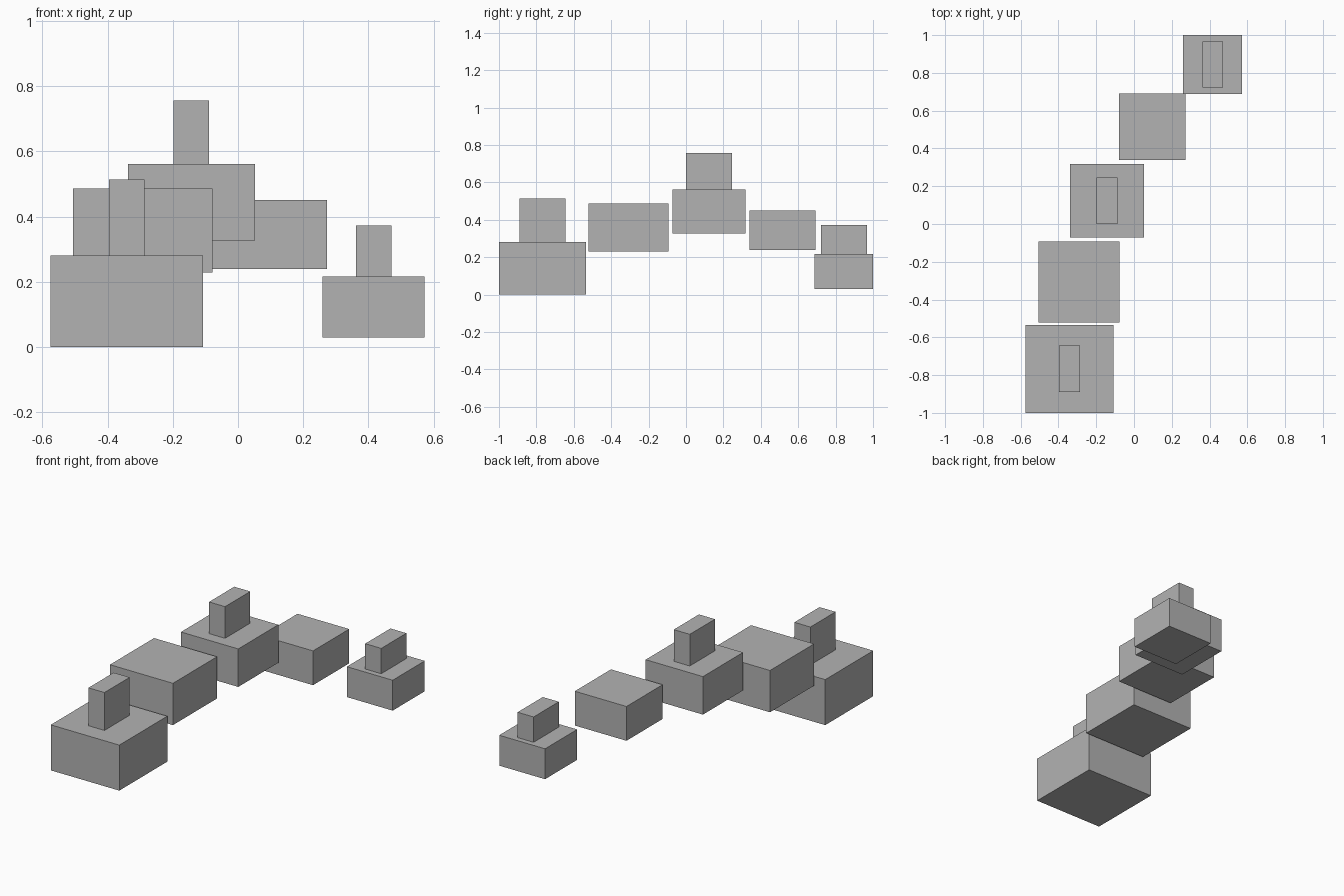
import bpy

if "Cube" in bpy.data.objects:
    bpy.data.objects.remove(bpy.data.objects["Cube"], do_unlink=True)

grey = bpy.data.materials.new("plain grey")
grey.use_nodes = True
colour = (0.45, 0.45, 0.45, 1)
grey.diffuse_color = colour
grey.node_tree.nodes["Principled BSDF"].inputs["Base Color"].default_value = colour


def box(name, centre, size):
    bpy.ops.mesh.primitive_cube_add(size=1, location=centre)
    obj = bpy.context.object
    obj.name = name
    obj.scale = size
    bpy.ops.object.transform_apply(location=False, rotation=False, scale=True)
    obj.data.materials.append(grey)


# Arched chain of tapering body blocks: name, centre, width, has fin
segments = [
    ("front", (-0.3415, -0.767, 0.1405), 0.467, True),
    ("front_middle", (-0.292, -0.308, 0.358), 0.429, False),
    ("middle", (-0.143, 0.123, 0.444), 0.39, True),
    ("rear_middle", (0.097, 0.516, 0.345), 0.352, False),
    ("rear", (0.416, 0.844, 0.1235), 0.312, True),
]

for name, (x, y, z), width, has_fin in segments:
    height = width * 0.6
    box(name + "_segment", (x, y, z), (width, width, height))
    # Upright fin resting on the block
    if has_fin:
        fin_height = width * 0.5
        box(name + "_fin", (x, y, z + height / 2 + fin_height / 2),
            (0.109, 0.245, fin_height))
